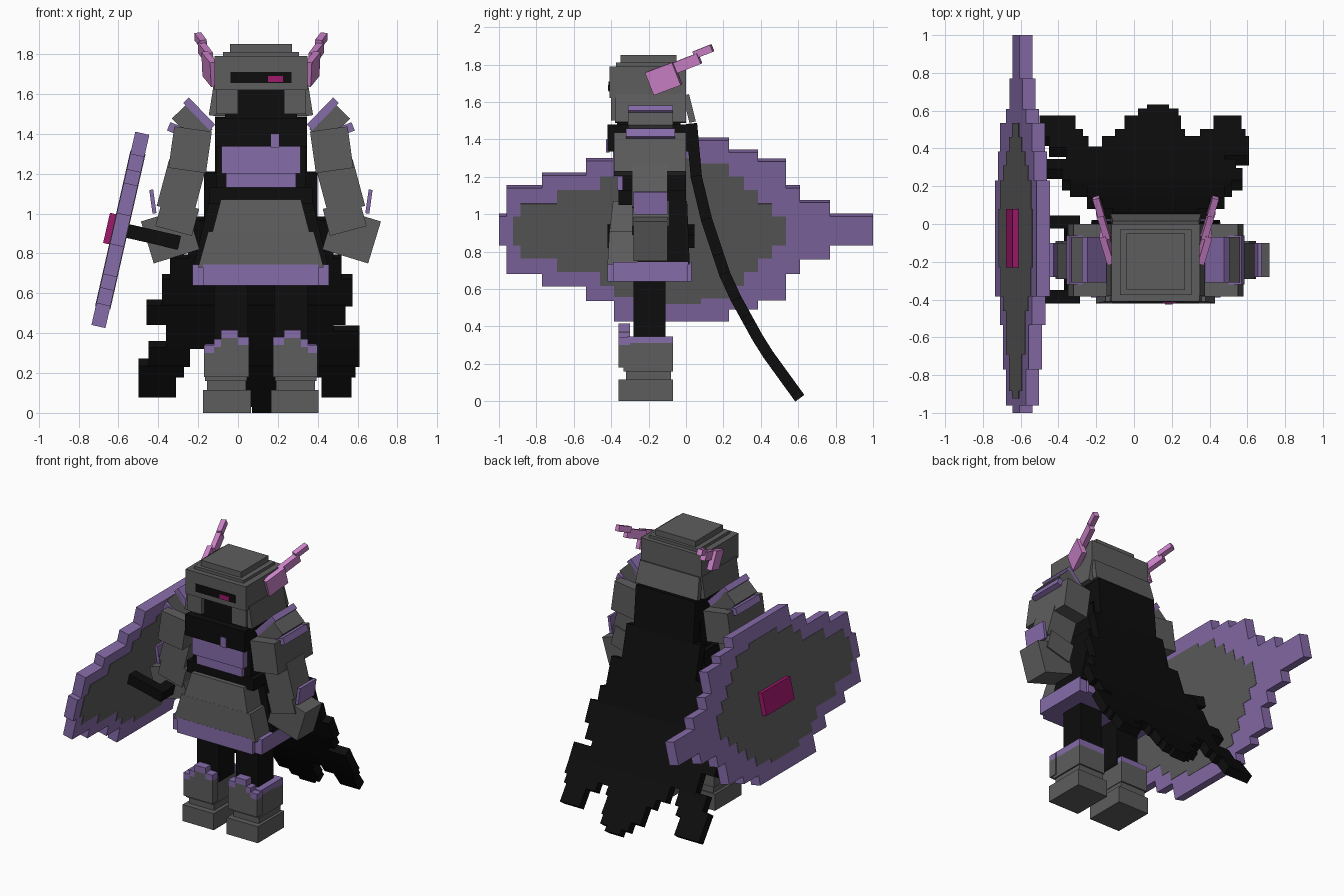
import bpy
import bmesh
from math import radians, atan2, hypot
from mathutils import Matrix, Vector, Euler

old = bpy.data.objects.get("Cube")
if old:
    bpy.data.objects.remove(old)

CENTRE = 0.115  # the body's mirror plane


def material(name, r, g, b):
    mat = bpy.data.materials.new(name)
    mat.use_nodes = True
    mat.diffuse_color = (r, g, b, 1)
    for node in mat.node_tree.nodes:
        if node.type == "BSDF_PRINCIPLED":
            node.inputs["Base Color"].default_value = (r, g, b, 1)
    return mat


grey = material("iron grey", .11, .11, .11)
purple = material("purple trim", .24, .15, .4)
black = material("black cloth", .004, .004, .004)
pink = material("pink horn", .62, .23, .6)
magenta = material("magenta gem", .35, .01, .15)


def box(name, mat, x, y, z, tilt=0, pitch=0, yaw=0, taper=(1, 1), mirror=False):
    """Box from ranges in body space, turned about its own middle."""
    lows, highs = Vector((x[0], y[0], z[0])), Vector((x[1], y[1], z[1]))
    size = highs - lows
    bm = bmesh.new()
    bmesh.ops.create_cube(bm, size=1)
    for v in bm.verts:
        if v.co.z > 0:
            v.co.x *= taper[0]
            v.co.y *= taper[1]
        v.co = Vector(a * b for a, b in zip(v.co, size))
    turn = Euler((radians(pitch), radians(tilt), radians(yaw))).to_matrix().to_4x4()
    bm.transform(Matrix.Translation((lows + highs) / 2) @ turn)
    if mirror:
        bm.transform(Matrix.Scale(-1, 4, (1, 0, 0)))
    bmesh.ops.recalc_face_normals(bm, faces=bm.faces)
    mesh = bpy.data.meshes.new(name)
    bm.to_mesh(mesh)
    bm.free()
    mesh.materials.append(mat)
    obj = bpy.data.objects.new(name, mesh)
    obj.location.x = CENTRE
    bpy.context.collection.objects.link(obj)
    return obj


def wide(name, mat, half, y, z, **more):
    """Box centred on the body."""
    return box(name, mat, (-half, half), y, z, **more)


def pair(name, mat, x, y, z, **more):
    """Left box and its mirrored twin."""
    box("left_" + name, mat, x, y, z, **more)
    box("right_" + name, mat, x, y, z, mirror=True, **more)


def turned(name, mat, middle, size, y, **more):
    """Pair of boxes given by middle and size in the front plane."""
    (cx, cz), (w, h) = middle, size
    pair(name, mat, (cx - w / 2, cx + w / 2), y, (cz - h / 2, cz + h / 2), **more)


# Helmet
wide("helmet", grey, .233, y=(-.41, 0), z=(1.62, 1.79))
wide("helmet_step", grey, .19, y=(-.375, -.03), z=(1.78, 1.81))
wide("helmet_crown", grey, .155, y=(-.35, -.05), z=(1.8, 1.85))
wide("visor_slot", black, .153, y=(-.414, -.4), z=(1.655, 1.71))
box("eye", magenta, x=(.035, .11), y=(-.418, -.4), z=(1.66, 1.69))
wide("neck", black, .18, y=(-.37, -.03), z=(1.45, 1.63))
pair("cheek_guard", grey, x=(.115, .225), y=(-.4, -.34), z=(1.5, 1.63))
pair("side_guard", grey, x=(.215, .25), y=(-.38, 0), z=(1.49, 1.64), tilt=-9)
wide("neck_guard", grey, .24, y=(0, .035), z=(1.49, 1.64), pitch=14, taper=(.95, 1))

# Horns
pair("horn_base", pink, x=(.24, .275), y=(-.2, -.04), z=(1.66, 1.79),
     pitch=20, yaw=-14, tilt=8)
pair("horn_middle", pink, x=(.26, .295), y=(-.08, .08), z=(1.775, 1.835),
     pitch=21, yaw=-14, tilt=8)
pair("horn_tip", pink, x=(.285, .32), y=(.04, .145), z=(1.85, 1.89),
     pitch=21, yaw=-14, tilt=8)

# Torso
wide("torso", black, .225, y=(-.34, 0), z=(1.05, 1.45))
wide("collar", black, .23, y=(-.42, .03), z=(1.335, 1.48))
wide("chest_plate", purple, .198, y=(-.39, -.3), z=(1.2, 1.34))
wide("chest_plate_lower", purple, .175, y=(-.37, -.3), z=(1.13, 1.21))
box("chest_clasp", purple, x=(.05, .09), y=(-.427, -.41), z=(1.33, 1.4))
wide("belt", black, .258, y=(-.36, 0), z=(1.05, 1.13))

# Skirt armour
wide("skirt_cloth", black, .34, y=(-.26, .02), z=(.73, 1.07), taper=(.76, .9))
wide("skirt_upper", grey, .245, y=(-.41, -.01), z=(.9, 1.07), taper=(.82, .9))
wide("skirt_lower", grey, .315, y=(-.42, 0), z=(.73, .91), taper=(.84, .95))
wide("skirt_trim", purple, .342, y=(-.39, .01), z=(.64, .745))
wide("skirt_trim_front", purple, .29, y=(-.42, .03), z=(.64, .745))

# Arms
turned("shoulder_trim", purple, (.31, 1.5), (.19, .04), y=(-.31, -.07), tilt=-46)
turned("shoulder_plate", grey, (.345, 1.45), (.18, .11), y=(-.31, -.07), tilt=-46)
turned("arm_trim", purple, (.37, 1.4), (.2, .045), y=(-.32, -.06), tilt=-22)
turned("upper_arm", grey, (.355, 1.32), (.19, .21), y=(-.385, 0), tilt=-8)
turned("forearm", grey, (.4, 1.13), (.19, .24), y=(-.29, -.1), tilt=-15)
turned("cuff", grey, (.42, .98), (.19, .14), y=(-.29, -.09), tilt=-15)
turned("hand", grey, (.455, .89), (.24, .22), y=(-.28, -.1), tilt=17)
turned("cuff_fin", purple, (.542, 1.06), (.02, .12), y=(-.28, -.1), tilt=8)

# Legs
pair("thigh", black, x=(.065, .235), y=(-.28, -.11), z=(.3, .7))
pair("shin", grey, x=(.07, .28), y=(-.335, -.07), z=(.16, .31))
pair("shin_trim", purple, x=(.07, .28), y=(-.315, -.07), z=(.3, .345))
pair("ankle", grey, x=(.075, .27), y=(-.32, -.08), z=(.1, .17))
pair("foot", grey, x=(.05, .29), y=(-.36, -.07), z=(0, .115))
knee_steps = [(.06, .115, .38), (.115, .2, .415), (.2, .235, .37), (.235, .285, .34)]
for inner, outer, top in knee_steps:
    pair("knee_plate", grey, (inner, outer), y=(-.36, -.3), z=(.18, top - .04))
    pair("knee_trim", purple, (inner, outer), y=(-.36, -.3), z=(top - .04, top))

# Cape: ragged strips that follow a backward curve
curve = [(1.48, .03), (1.2, .055), (.97, .11), (.625, .225), (.29, .41), (0, .62)]


def cape_y(z):
    for (za, ya), (zb, yb) in zip(curve, curve[1:]):
        if z >= zb:
            return ya + (yb - ya) * (za - z) / (za - zb)
    return curve[-1][1]


cape_rows = [
    (1.48, [(-.115, .345)]), (1.2, [(-.17, .4)]), (.97, [(-.25, .48)]),
    (.78, [(-.34, .52)]), (.68, [(-.38, .575)]), (.55, [(-.46, .54)]),
    (.46, [(-.36, .48)]), (.42, [(-.36, .61)]),
    (.34, [(-.45, -.24), (-.17, .61)]),
    (.25, [(-.5, -.27), (-.1, .27), (.35, .59)]),
    (.2, [(-.5, -.31), (-.05, .25), (.42, .57)]),
    (.1, [(.02, .235)]), (.05, [(.07, .185)]), (.02, [])]
for (top, runs), (low, _) in zip(cape_rows, cape_rows[1:]):
    ya, yb = cape_y(top), cape_y(low)
    half = hypot(yb - ya, top - low) / 2 + .005
    y, z = (ya + yb) / 2, (top + low) / 2
    for a, b in runs:
        box("cape_strip", black, (a - CENTRE, b - CENTRE), (y - .03, y + .03),
            (z - half, z + half), pitch=atan2(yb - ya, top - low) * 57.3)

# Shield: stepped columns (end of column, half height), leaning outward
LEAN, MIDDLE, HEIGHT = 12.8, -.705, .918


def shield_layer(name, mat, start, columns, thick):
    for end, half in columns:
        box(name, mat, (MIDDLE - thick, MIDDLE + thick), (start, end),
            (HEIGHT - half, HEIGHT + half), tilt=LEAN)
        start = end


shield_layer("shield_rim", purple, -1, [
    (-.96, .08), (-.77, .235), (-.535, .305), (-.385, .385), (.23, .497),
    (.385, .43), (.535, .38), (.61, .235), (.77, .155), (1, .08)], .036)
shield_layer("shield_field", grey, -.925, [
    (-.885, .08), (-.69, .15), (-.46, .225), (-.385, .3), (-.23, .36), (.08, .4),
    (.23, .37), (.31, .3), (.385, .225), (.46, .15), (.535, .08)], .039)
box("shield_gem", magenta, x=(-.775, -.725), y=(-.23, .08), z=(.845, 1), tilt=LEAN)

# Shield grip
for y in [(-.42, -.35), (-.025, .045)]:
    box("grip_bar", black, x=(-.69, -.405), y=y, z=(.85, .92), tilt=LEAN)
box("grip_handle", black, x=(-.48, -.41), y=(-.42, .045), z=(.825, .895), tilt=LEAN)
